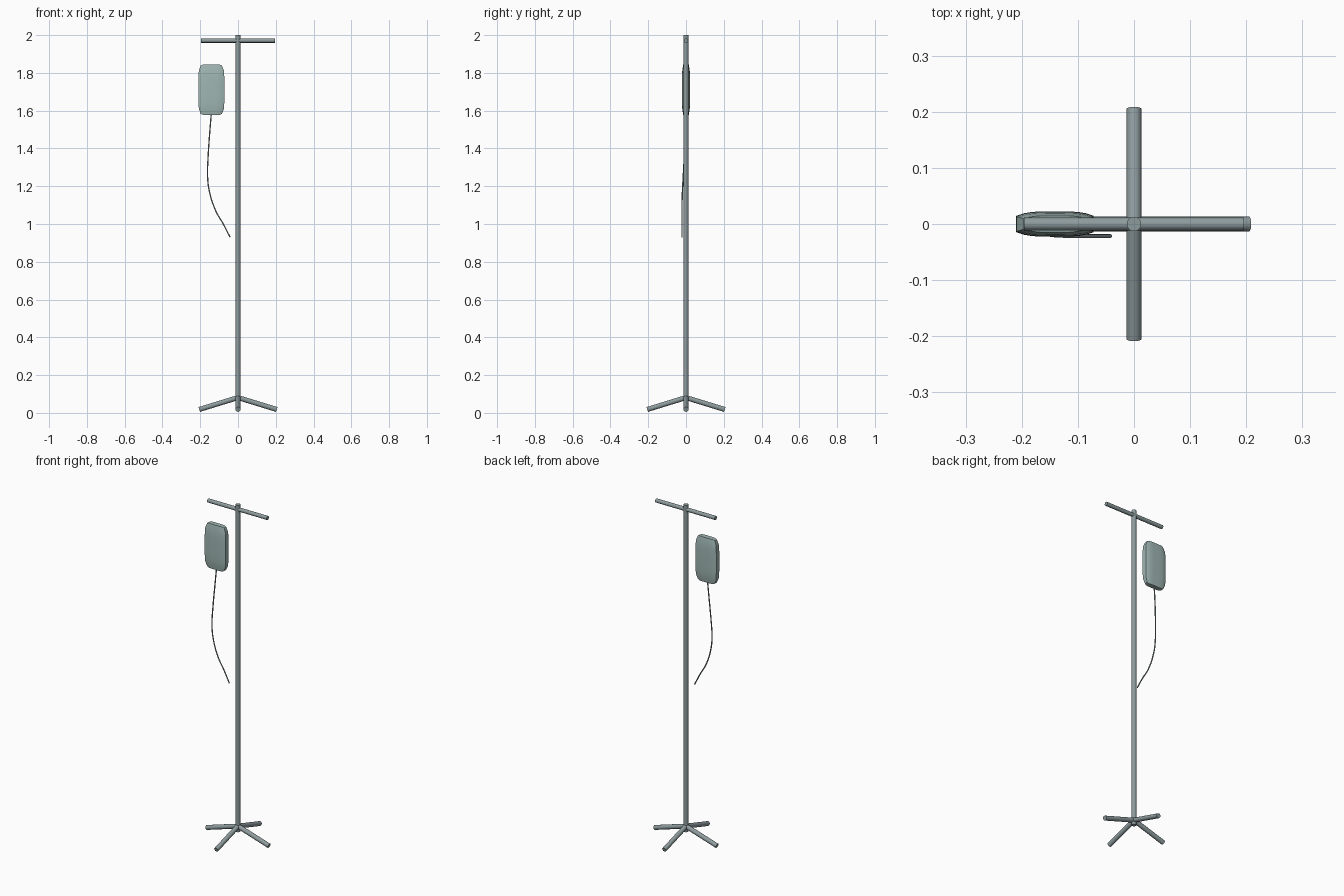
import bpy, bmesh, math
from mathutils import Vector

if "Cube" in bpy.data.objects:
    bpy.data.objects.remove(bpy.data.objects["Cube"])


def material(name, rgb):
    m = bpy.data.materials.new(name)
    m.diffuse_color = (*rgb, 1)
    m.use_nodes = True
    m.node_tree.nodes["Principled BSDF"].inputs["Base Color"].default_value = m.diffuse_color
    return m


steel = material("grey steel", (0.27, 0.33, 0.34))
plastic = material("pale green plastic", (0.35, 0.47, 0.45))
rubber = material("tube grey", (0.27, 0.33, 0.34))


def finish(name, bm, mat):
    me = bpy.data.meshes.new(name)
    bm.normal_update()
    bm.to_mesh(me)
    bm.free()
    ob = bpy.data.objects.new(name, me)
    bpy.context.collection.objects.link(ob)
    me.materials.append(mat)
    bpy.ops.object.select_all(action='DESELECT')
    ob.select_set(True)
    bpy.context.view_layer.objects.active = ob
    bpy.ops.object.shade_smooth_by_angle(angle=math.radians(40))
    return ob


def rod(name, a, b, radius, mat, sides=16):
    a, b = Vector(a), Vector(b)
    bm = bmesh.new()
    bmesh.ops.create_cone(bm, cap_ends=True, segments=sides, radius1=radius,
                          radius2=radius, depth=(b - a).length)
    rot = (b - a).to_track_quat('Z', 'Y')
    for v in bm.verts:
        v.co = rot @ v.co + (a + b) / 2
    return finish(name, bm, mat)


# Pole and top crossbar
rod("pole", (0, 0, 0.05), (0, 0, 2.0), 0.013, steel)
rod("crossbar", (-0.196, 0, 1.971), (0.196, 0, 1.971), 0.0115, steel)

# Four sloping feet
for i in range(4):
    c, s = math.cos(i * math.pi / 2), math.sin(i * math.pi / 2)
    rod(f"foot_{i + 1}", (0, 0, 0.081), (0.205 * c, 0.205 * s, 0.018), 0.0133, steel)

# Fluid bag: a box whose sides bulge towards the middle
bm = bmesh.new()
bmesh.ops.create_cube(bm, size=2)
bmesh.ops.subdivide_edges(bm, edges=bm.edges[:], cuts=9, use_grid_fill=True)
for v in bm.verts:
    x, y, z = v.co
    ex, ez = abs(x) ** 4, abs(z) ** 4
    v.co = (-0.141 + x * (0.069 - 0.007 * ez - 0.006 * abs(z) ** 24),
            y * (0.0225 - 0.008 * ex - 0.008 * ez + 0.003 * ex * ez),
            1.711 + z * (0.133 - 0.005 * abs(x) ** 16))
bag = finish("fluid_bag", bm, plastic)

# Hanging tube
path = [(-0.141, 0, 1.59), (-0.150, -0.003, 1.48), (-0.158, -0.009, 1.36),
        (-0.161, -0.015, 1.25), (-0.152, -0.019, 1.175),
        (-0.118, -0.0215, 1.07), (-0.078, -0.0215, 1.0), (-0.042, -0.0215, 0.93)]
cu = bpy.data.curves.new("tube", 'CURVE')
cu.dimensions = '3D'
cu.bevel_depth = 0.0035
cu.bevel_resolution = 2
cu.use_fill_caps = True
sp = cu.splines.new('BEZIER')
sp.bezier_points.add(len(path) - 1)
for p, co in zip(sp.bezier_points, path):
    p.co = co
    p.handle_left_type = p.handle_right_type = 'AUTO'
sp.resolution_u = 5
cu.materials.append(rubber)
bpy.context.collection.objects.link(bpy.data.objects.new("tube", cu))
